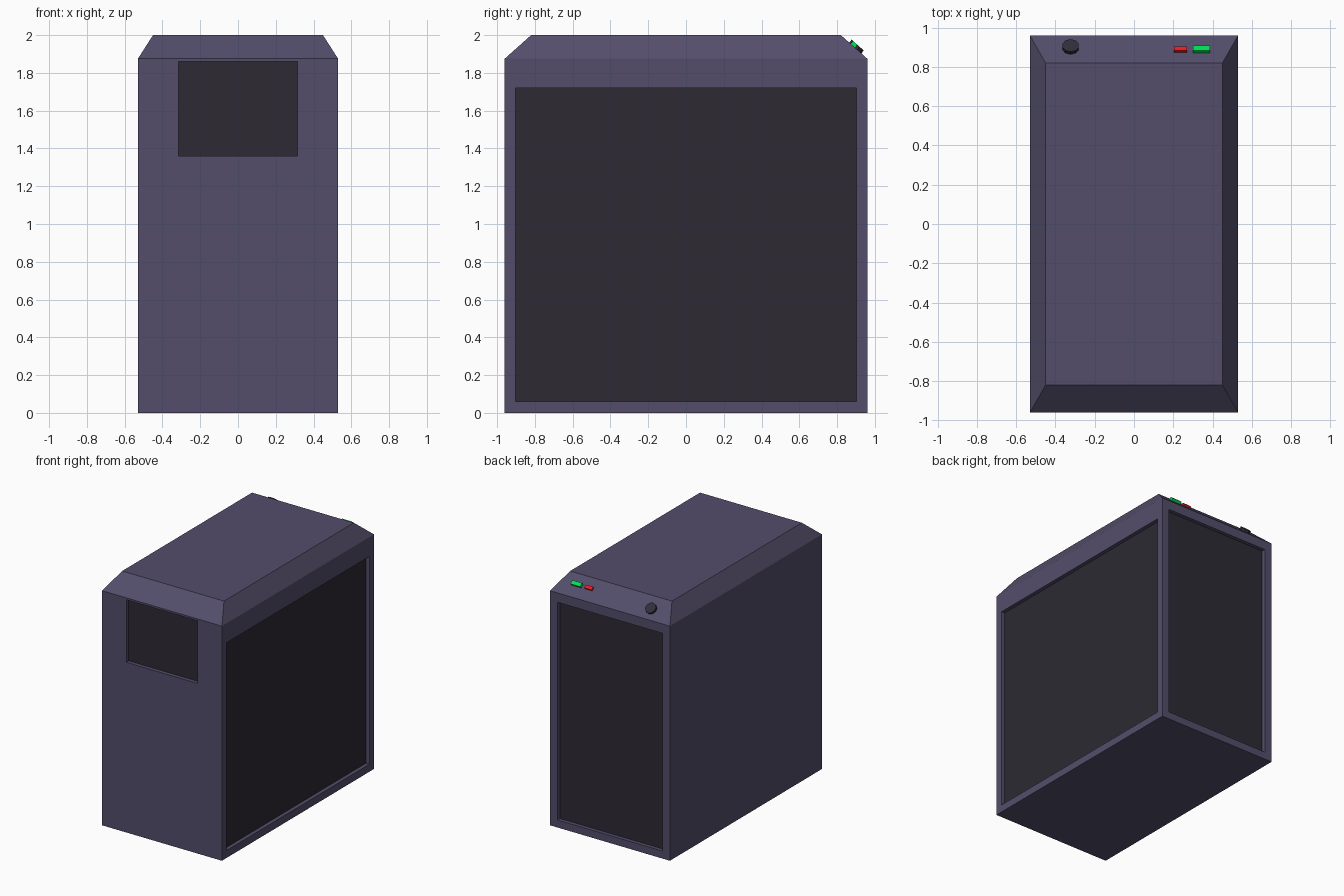
import bpy, bmesh, math
from mathutils import Vector

if "Cube" in bpy.data.objects:
    bpy.data.objects.remove(bpy.data.objects["Cube"])


def material(name, r, g, b):
    m = bpy.data.materials.new(name)
    m.diffuse_color = (r, g, b, 1)
    m.use_nodes = True
    m.node_tree.nodes["Principled BSDF"].inputs["Base Color"].default_value = m.diffuse_color
    return m


shell = material("shell", 0.088, 0.075, 0.145)
panel = material("dark_panel", 0.026, 0.023, 0.033)
black = material("black", 0.03, 0.027, 0.042)
green = material("green", 0.0, 0.75, 0.09)
red = material("red", 0.88, 0.01, 0.015)

W, D, H, TOP = 0.53, 0.96, 1.875, 2.0
TOP_W, TOP_D = 0.45, 0.82


def add_object(name, bm, *mats):
    me = bpy.data.meshes.new(name)
    bm.to_mesh(me)
    bm.free()
    for m in mats:
        me.materials.append(m)
    ob = bpy.data.objects.new(name, me)
    bpy.context.collection.objects.link(ob)
    return ob


def wall(bm, direction):
    return max((f for f in bm.faces if f.normal.dot(direction) > 0.99),
               key=lambda f: f.calc_area())


def recess(bm, direction, axis, half, z0, z1, depth=0.03):
    """Sink a framed rectangular panel into one wall."""
    d = Vector(direction)
    bm.normal_update()
    f = wall(bm, d)
    bmesh.ops.inset_individual(bm, faces=[f], thickness=0.02)
    mid = f.calc_center_median()
    for v in f.verts:
        v.co[axis] = math.copysign(half, v.co[axis])
        v.co.z = z1 if v.co.z > mid.z else z0
    bmesh.ops.inset_individual(bm, faces=[f], thickness=0.0)
    bmesh.ops.translate(bm, verts=list(f.verts), vec=-d * depth)
    f.material_index = 1


# Tower body with a bevelled lid
bm = bmesh.new()
bmesh.ops.create_cube(bm, size=2)
for v in bm.verts:
    v.co = (v.co.x * W, v.co.y * D, H if v.co.z > 0 else 0)
bm.normal_update()
top = wall(bm, Vector((0, 0, 1)))
top = bmesh.ops.extrude_face_region(bm, geom=[top])
for v in [g for g in top["geom"] if isinstance(g, bmesh.types.BMVert)]:
    v.co = (v.co.x * TOP_W / W, v.co.y * TOP_D / D, TOP)
# remove the covered face left under the lid
hidden = [f for f in bm.faces if all(abs(v.co.z - H) < 1e-5 for v in f.verts)]
bmesh.ops.delete(bm, geom=hidden, context='FACES_ONLY')
bmesh.ops.recalc_face_normals(bm, faces=bm.faces[:])

# Front bay, side window, rear panel
recess(bm, (0, -1, 0), 0, 0.315, 1.36, 1.86)
recess(bm, (1, 0, 0), 1, 0.902, 0.06, 1.72)
recess(bm, (0, 1, 0), 0, 0.465, 0.06, 1.80)
add_object("tower_body", bm, shell, panel)

# Controls on the rear slope of the lid
tilt = math.atan2(TOP - H, D - TOP_D)


def place(ob, x, y):
    ob.location = (x, y, H + (D - y) * math.tan(tilt))
    ob.rotation_euler.x = -tilt


def button(name, x, y, width, length, height, mat):
    bm = bmesh.new()
    bmesh.ops.create_cube(bm, size=1)
    for v in bm.verts:
        v.co = (v.co.x * width, v.co.y * length,
                height if v.co.z > 0 else -0.005)
    place(add_object(name, bm, mat), x, y)


button("green_button", 0.343, 0.883, 0.087, 0.031, 0.02, green)
button("red_button", 0.236, 0.883, 0.066, 0.027, 0.015, red)

bm = bmesh.new()
bmesh.ops.create_cone(bm, cap_ends=True, segments=10, radius1=0.043,
                      radius2=0.043, depth=0.025)
bmesh.ops.translate(bm, verts=bm.verts[:], vec=(0, 0, 0.0075))
place(add_object("round_knob", bm, black), -0.323, 0.896)
